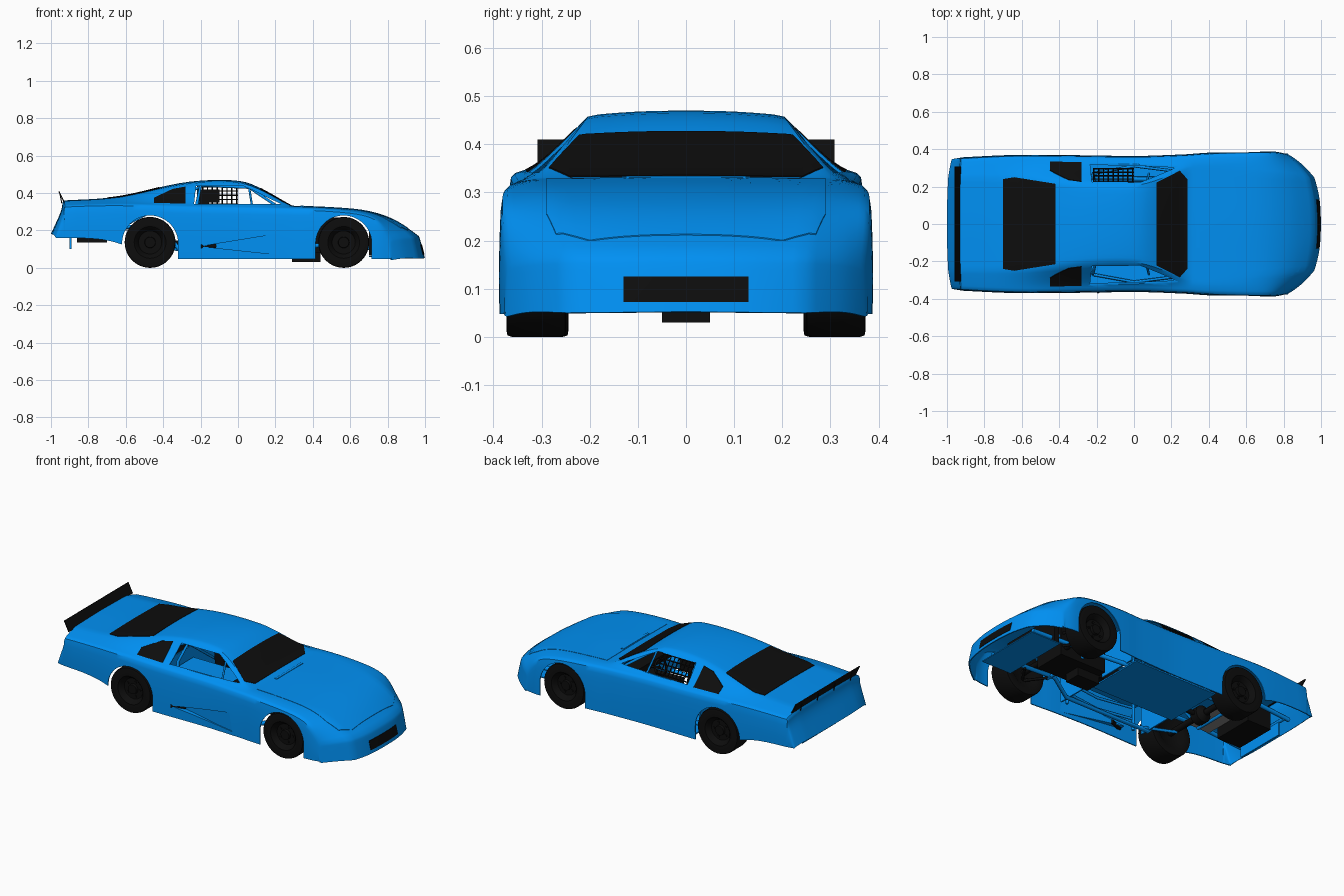
import bpy, bmesh, math
from mathutils import Vector

cube = bpy.data.objects.get("Cube")
if cube:
    bpy.data.objects.remove(cube, do_unlink=True)


def material(name, rgb):
    mat = bpy.data.materials.new(name)
    mat.use_nodes = True
    mat.diffuse_color = (*rgb, 1)
    mat.node_tree.nodes["Principled BSDF"].inputs["Base Color"].default_value = (*rgb, 1)
    return mat


BLUE = material("blue_paint", (0, .28, .9))
BLACK = material("black", (.004, .004, .004))
GREY = material("bare_metal", (.25, .25, .25))
made = []


def add(name, data, mat):
    obj = bpy.data.objects.new(name, data)
    bpy.context.collection.objects.link(obj)
    if mat:
        data.materials.append(mat)
        if obj.type == "MESH":
            made.append(obj)
    return obj


def build(name, verts, faces, mat, fix=True):
    bm = bmesh.new()
    vs = [bm.verts.new(v) for v in verts]
    for face in faces:
        bm.faces.new([vs[i] for i in face])
    if fix:
        bmesh.ops.recalc_face_normals(bm, faces=bm.faces)
    mesh = bpy.data.meshes.new(name)
    bm.to_mesh(mesh)
    bm.free()
    return add(name, mesh, mat)


def prism(name, outline, axis, lo, hi, mat=None):
    """Extrude a flat outline along one axis."""
    k = "xyz".index(axis)
    n = len(outline)
    verts = [(*p[:k], depth, *p[k:]) for depth in (lo, hi) for p in outline]
    sides = [(i, (i + 1) % n, (i + 1) % n + n, i + n) for i in range(n)]
    return build(name, verts, [range(n), range(n, n + n)] + sides, mat)


def box(name, x, y, z, mat):
    return prism(name, [(x[0], y[0]), (x[1], y[0]), (x[1], y[1]), (x[0], y[1])], "z", *z, mat)


def lathe(name, profile, centre, mat, steps=40):
    """Spin a (radius, y) profile about the y direction."""
    n = len(profile)
    verts = []
    for s in range(steps):
        a = math.tau * s / steps
        verts += [Vector(centre) + Vector((r * math.cos(a), y, r * math.sin(a))) for r, y in profile]
    faces = [[s * n + e for s in range(steps)] for e in (0, n - 1)]
    for s in range(steps):
        a, b = s * n, (s + 1) % steps * n
        faces += [(a + i, a + i + 1, b + i + 1, b + i) for i in range(n - 1)]
    return build(name, verts, faces, mat)


def tube(name, points, radius, mat, closed=False):
    curve = bpy.data.curves.new(name, "CURVE")
    curve.dimensions = "3D"
    curve.bevel_depth, curve.bevel_resolution = radius, 1
    curve.use_fill_caps = True
    spline = curve.splines.new("POLY")
    spline.points.add(len(points) - 1)
    for p, co in zip(spline.points, points):
        p.co = (*co, 1)
    spline.use_cyclic_u = closed
    add(name, curve, mat)


def section(x, width, shoulder, roof_y, roof_z):
    """Body cross-section, with its sides swept in at the nose and tail."""
    sill = .048 if x > -.5 else .16
    belt = shoulder + .012
    top = roof_z + .003 + max(0, roof_z - belt) * .06
    half = [(width, sill), (width + .002, (sill + shoulder) / 2), (width - .004, shoulder),
            (min(.335, width - .045), belt), (roof_y, roof_z), (roof_y * .55, top - .002)]
    ring = [(-y, z) for y, z in half] + [(0, top)] + half[::-1]
    sweep = max(0, x - .72) * .65 - max(0, -.9 - x) * .25
    return [(x - sweep * (abs(y) / width) ** 4, y, z) for y, z in ring]


# Body stations: x, half width, shoulder z, roof edge y, roof edge z
rings = [section(*s) for s in (
    (-1, .345, .165, .25, .18), (-.975, .35, .22, .25, .235), (-.94, .352, .29, .25, .31),
    (-.938, .355, .33, .25, .358), (-.66, .37, .34, .25, .367), (-.47, .37, .335, .235, .412),
    (-.26, .366, .325, .205, .46), (0, .362, .322, .2, .463), (.09, .364, .32, .22, .438),
    (.285, .372, .316, .3, .329), (.4, .382, .314, .29, .326), (.6, .388, .302, .28, .316),
    (.72, .388, .278, .27, .299), (.85, .386, .23, .26, .254), (.97, .376, .15, .25, .166),
    (.985, .376, .1, .25, .112), (1, .376, .042, .25, .05))]
n = len(rings[0])
quads = [(i * n + j, (i + 1) * n + j, (i + 1) * n + j + 1, i * n + j + 1)
         for i in range(len(rings) - 1) for j in range(n - 1)]
surface = build("body_surface", sum(rings, []), quads, None, fix=False)

# Creases keep the shoulder, roof edge, tail lip, cowl and nose lip crisp
column_crease = {2: .4, 4: .65}
row_crease = {3: .7, 9: .8, 14: .7}
crease = surface.data.attributes.new("crease_edge", "FLOAT", "EDGE")
for edge in surface.data.edges:
    (r1, c1), (r2, c2) = (divmod(v, n) for v in edge.vertices)
    if c1 == c2:
        crease.data[edge.index].value = column_crease.get(min(c1, n - 1 - c1), 0)
    elif r1 == r2:
        crease.data[edge.index].value = row_crease.get(r1, 0)


def shell(name, mat, thickness, offset, operation, cutters):
    """Thicken the body surface, cut it, then bake the result."""
    obj = add(name, surface.data.copy(), mat)
    obj.modifiers.new("smooth", "SUBSURF").levels = 2
    solid = obj.modifiers.new("thickness", "SOLIDIFY")
    solid.thickness, solid.offset = thickness, offset
    for cutter in cutters:
        mod = obj.modifiers.new("cut", "BOOLEAN")
        mod.operation, mod.object, mod.solver = operation, cutter, "EXACT"
    graph = bpy.context.evaluated_depsgraph_get()
    mesh = bpy.data.meshes.new_from_object(obj.evaluated_get(graph))
    obj.modifiers.clear()
    obj.data = mesh
    for cutter in cutters:
        bpy.data.objects.remove(cutter, do_unlink=True)


def panel(name, outline, axis, lo, hi, mat, thickness=.008):
    shell(name, mat, thickness, -.4, "INTERSECT", [prism(name + "_cutter", outline, axis, lo, hi)])


def mirrored(*points):
    return [*points] + [(x, -y) for x, y in reversed(points)]


# Main body with wheel arches, door windows and exhaust recess
REAR_X, FRONT_X, HUB_Z = -.47, .565, .136
SIDES = (("right", -.5, -.2), ("left", .2, .5))
door_window = [(-.235, .341), (-.225, .437), (.03, .437), (.09, .41), (.23, .341)]
cutters = [prism("recess_cutter", [(-.2, .115), (.2, .18), (.22, .07)], "y", -.5, -.3)]
for side, lo, hi in SIDES:
    cutters.append(prism("window_cutter", door_window, "y", lo, hi))
    for cx in (REAR_X, FRONT_X):
        arch = [(cx + .15 * math.cos(k * math.pi / 24), .13 + .15 * math.sin(k * math.pi / 24))
                for k in range(25)]
        cutters.append(prism("arch_cutter", arch + [(cx - .15, -.1), (cx + .15, -.1)], "y", lo, hi))
shell("body", BLUE, .006, -1, "DIFFERENCE", cutters)
build("recess_panel", [(-.205, -.361, .115), (-.205, -.325, .115), (.205, -.365, .185), (.225, -.365, .065)],
      [(1, 2, 3), (0, 1, 2), (0, 1, 3)], BLUE)
tube("exhaust_tip", [(-.12, -.33, .115), (-.2, -.36, .115)], .013, BLACK)

# Glass, grille and hood skin follow the body surface
panel("windshield", mirrored((.12, .222), (.245, .285), (.285, .24)), "z", .25, .6, BLACK)
panel("rear_window", mirrored((-.42, .215), (-.64, .25), (-.7, .24)), "z", .3, .6, BLACK)
panel("grille", [(-.13, .072), (.13, .072), (.13, .125), (-.13, .125)], "x", .85, 1.1, BLACK)
panel("hood", mirrored((.33, .29), (.8, .29), (.87, .27), (.91, .2)), "z", .2, .6, BLUE, .006)
quarter = [(-.28, .343), (-.28, .435), (-.35, .422), (-.45, .375), (-.45, .348)]
for side, lo, hi in SIDES:
    panel(side + "_quarter_window", quarter, "y", lo, hi, BLACK)
box("cowl_strip", (.335, .35), (-.125, .125), (.325, .334), BLUE)

# Spoiler with braces
prism("spoiler", [(-.925, .35), (-.955, .41), (-.961, .408), (-.931, .348)], "y", -.308, .308, BLACK)
for k in range(4):
    y = .16 * k - .24
    tube("spoiler_brace", [(-.952, y, .395), (-.942, y, .345)], .003, BLACK)

# Wheels: tyre and dished rim in one profile
wheel = [(.07, -.05), (.085, -.06), (.122, -.062), (.133, -.06), (.136, -.05), (.136, .05),
         (.133, .06), (.122, .062), (.085, .06), (.074, .05), (.062, .03), (.03, .03),
         (.028, .045), (.012, .045)]
for place, cx, cy in (("front", FRONT_X, .311), ("rear", REAR_X, .306)):
    for s in (-1, 1):
        lathe(place + "_wheel", [(r, y * s) for r, y in wheel], (cx, s * cy, HUB_Z), BLACK)
        for k in range(5):
            a = math.tau * k / 5
            spot = (cx + .045 * math.cos(a), s * (cy + .032), HUB_Z + .045 * math.sin(a))
            lathe(place + "_lug", [(.007, -.004), (.007, .004)], spot, BLACK, 8)
    tube(place + "_axle", [(cx, -cy, HUB_Z), (cx, cy, HUB_Z)], .018, BLACK)
lathe("differential", [(.02, -.05), (.05, -.025), (.05, .025), (.02, .05)], (REAR_X, 0, HUB_Z), BLACK)

# Floor, drivetrain and underside
for name, x, half, z, mat in (
        ("firewall", (.26, .268), .3, (.08, .31), BLUE),
        ("rear_bulkhead", (-.3, -.292), .29, (.08, .33), BLUE),
        ("engine", (.29, .6), .1, (.08, .27), BLACK),
        ("gearbox", (.05, .29), .05, (.075, .17), BLACK),
        ("oil_pan", (.29, .44), .05, (.03, .08), BLACK),
        ("nose_pan", (.7, .9), .21, (.058, .064), BLUE),
        ("radiator", (.7, .73), .2, (.065, .23), BLACK),
        ("fuel_cell", (-.86, -.7), .13, (.135, .26), BLACK),
        ("trunk_floor", (-.7, -.52), .2, (.2, .206), GREY),
        ("rear_plate", (-.9, -.89), .16, (.1, .18), BLUE),
        ("dashboard", (.14, .25), .26, (.27, .31), BLACK)):
    box(name, x, (-half, half), z, mat)
box("floor_pan", (-.3, .26), (-.04, .33), (.06, .068), BLUE)
box("passenger_deck", (-.28, .26), (-.33, -.03), (.255, .262), BLUE)
tube("driveshaft", [(REAR_X, 0, HUB_Z), (.3, 0, .12)], .014, BLACK)
for x, z in ((-.9, .19), (-.62, .2), (.45, .115), (.7, .115)):
    tube("cross_member", [(x, -.2, z), (x, .2, z)], .011, BLUE)

# Frame rails, suspension and roll cage on both sides
for s in (-1, 1):
    tube("frame_rail", [(-.93, s * .2, .19), (-.6, s * .2, .22), (-.4, s * .2, .21), (-.3, s * .24, .08),
                        (.28, s * .24, .08), (.42, s * .17, .12), (.86, s * .17, .1)], .013, BLUE)
    tube("trailing_arm", [(REAR_X, s * .2, .12), (-.24, s * .24, .085)], .009, BLUE)
    for x, z in ((.48, .09), (.64, .09), (.48, .17), (.64, .17)):
        tube("control_arm", [(x, s * .16, z), (FRONT_X, s * .27, z)], .008, BLACK)
    tube("cage_side", [(-.22, s * .27, .07), (-.22, s * .265, .34), (-.2, s * .185, .44),
                       (.06, s * .185, .43), (.23, s * .265, .315), (.24, s * .28, .07)], .009, BLUE)
    tube("cage_brace", [(-.2, s * .185, .435), (-.6, s * .2, .23)], .008, BLUE)
    for z in (.14, .21, .28):
        tube("door_bar", [(-.22, s * .27, z), (0, s * .31, z), (.24, s * .28, z)], .008, BLUE)
    tube("window_bar", [(.06, s * .19, .425), (.08, s * .27, .3)], .006, BLUE)
for x, z in ((-.2, .44), (.06, .43)):
    tube("cage_cross", [(x, -.185, z), (x, .185, z)], .009, BLUE)
tube("cage_diagonal", [(-.21, -.19, .43), (-.22, .26, .1)], .008, BLUE)

# Seat and steering
prism("seat", [(-.04, .08), (-.04, .15), (-.12, .16), (-.17, .42), (-.21, .42), (-.19, .08)],
      "y", .06, .2, BLACK)
for y in (.055, .19):
    box("headrest_wing", (-.19, -.1), (y, y + .015), (.35, .42), BLACK)
angles = [math.tau * k / 20 for k in range(20)]
tube("steering_wheel", [(.08 + .015 * math.sin(a), .13 + .05 * math.cos(a), .29 + .045 * math.sin(a))
                        for a in angles], .006, BLACK, closed=True)
tube("steering_column", [(.08, .13, .29), (.2, .13, .27)], .007, BLACK)

# Window net on the left side
for k in range(9):
    x = .026 * k - .215
    tube("net_strap", [(x, .295, .342), (x, .222, .435)], .0035, BLACK)
for k in range(5):
    y, z = .295 - .018 * k, .342 + .023 * k
    tube("net_band", [(-.22, y, z), (0, y, z)], .0035, BLACK)

# Tidy the helper and shade
bpy.data.objects.remove(surface, do_unlink=True)
bpy.ops.object.select_all(action="DESELECT")
for obj in made:
    obj.select_set(True)
bpy.context.view_layer.objects.active = made[0]
bpy.ops.object.shade_smooth_by_angle(angle=math.radians(35))
